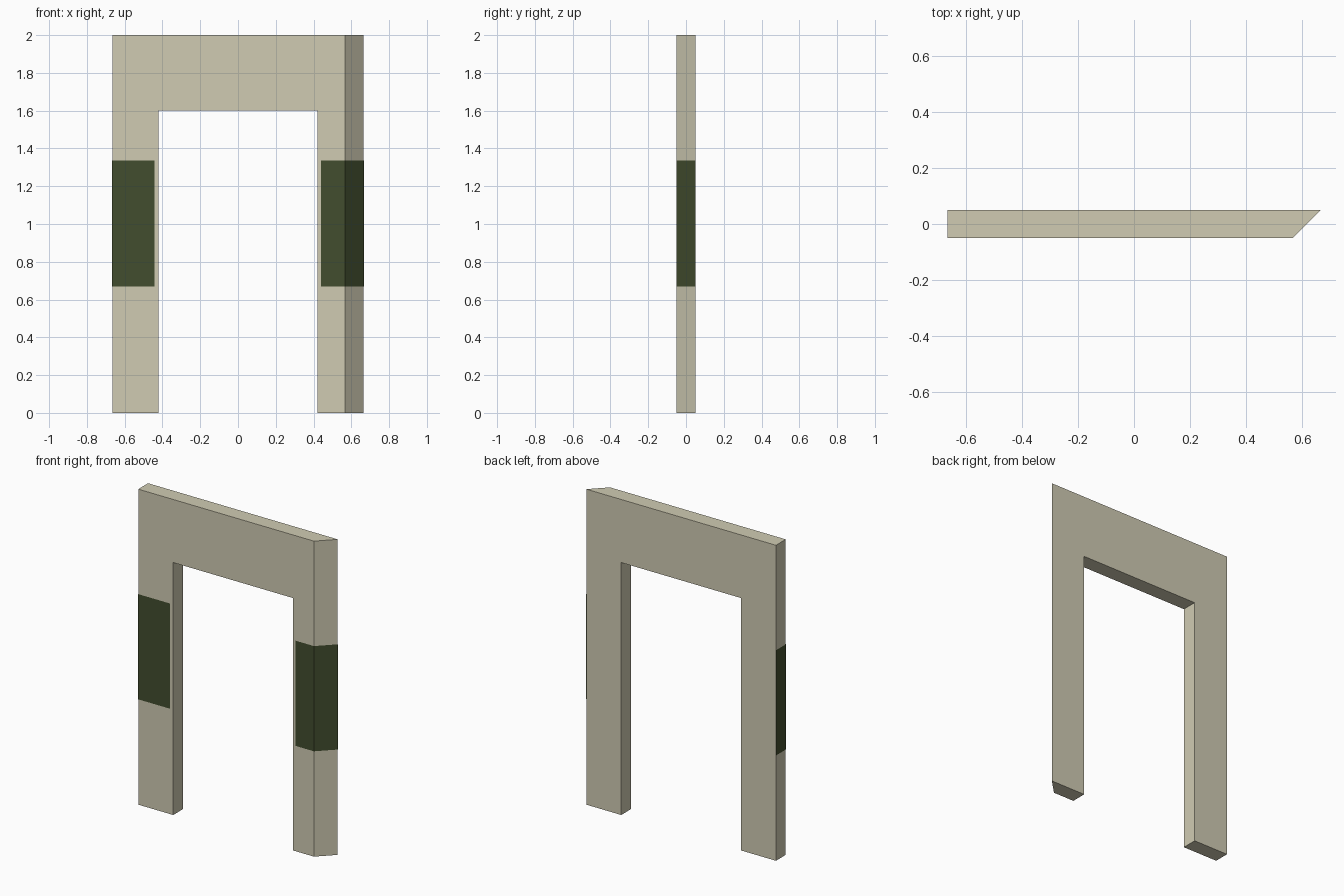
import bpy, bmesh
from mathutils import Vector

if "Cube" in bpy.data.objects:
    bpy.data.objects.remove(bpy.data.objects["Cube"])

W, D, H = 0.665, 0.049, 2.0      # half width, half depth, height
OPEN_X, OPEN_Z = 0.42, 1.6       # opening half width and height
BEVEL_X = W - 2 * D              # front edge of the 45 degree mitred side
GAP = 0.001                      # pads sit just proud of the frame


def material(name, color):
    mat = bpy.data.materials.new(name)
    mat.diffuse_color = (*color, 1)
    mat.use_nodes = True
    mat.node_tree.nodes["Principled BSDF"].inputs["Base Color"].default_value = mat.diffuse_color
    return mat


def make_object(name, bm, mat):
    mesh = bpy.data.meshes.new(name)
    bm.to_mesh(mesh)
    bm.free()
    mesh.materials.append(mat)
    obj = bpy.data.objects.new(name, mesh)
    bpy.context.collection.objects.link(obj)
    return obj


stone = material("pale_stone", (0.63, 0.60, 0.45))
green = material("dark_green", (0.055, 0.075, 0.028))

# Door frame: upside-down U profile extruded front to back
profile = [(-W, 0), (-OPEN_X, 0), (-OPEN_X, OPEN_Z), (OPEN_X, OPEN_Z),
           (OPEN_X, 0), (W, 0), (W, H), (-W, H)]
bm = bmesh.new()
face = bm.faces.new([bm.verts.new((x, -D, z)) for x, z in profile])
ext = bmesh.ops.extrude_face_region(bm, geom=[face], use_keep_orig=True)
back = [v for v in ext["geom"] if isinstance(v, bmesh.types.BMVert)]
bmesh.ops.translate(bm, verts=back, vec=(0, 2 * D, 0))
# Mitre the outer right side
for v in bm.verts:
    if v.co.x > W - 0.01 and v.co.y < 0:
        v.co.x = BEVEL_X
bmesh.ops.recalc_face_normals(bm, faces=bm.faces)
make_object("door_frame", bm, stone)


# Green pads: thin strips wrapping the front and outer side of each leg
def pad(name, path, z0=0.668, z1=1.335):
    bm = bmesh.new()
    low = [bm.verts.new((x, y, z0)) for x, y in path]
    high = [bm.verts.new((x, y, z1)) for x, y in path]
    for i in range(len(path) - 1):
        bm.faces.new((low[i], low[i + 1], high[i + 1], high[i]))
    make_object(name, bm, green)


F = -D - GAP
pad("left_pad", [(-W - GAP, D), (-W - GAP, F), (-0.443, F)])
pad("right_pad", [(0.44, F), (BEVEL_X + GAP / 2, F), (W + GAP, D)])
